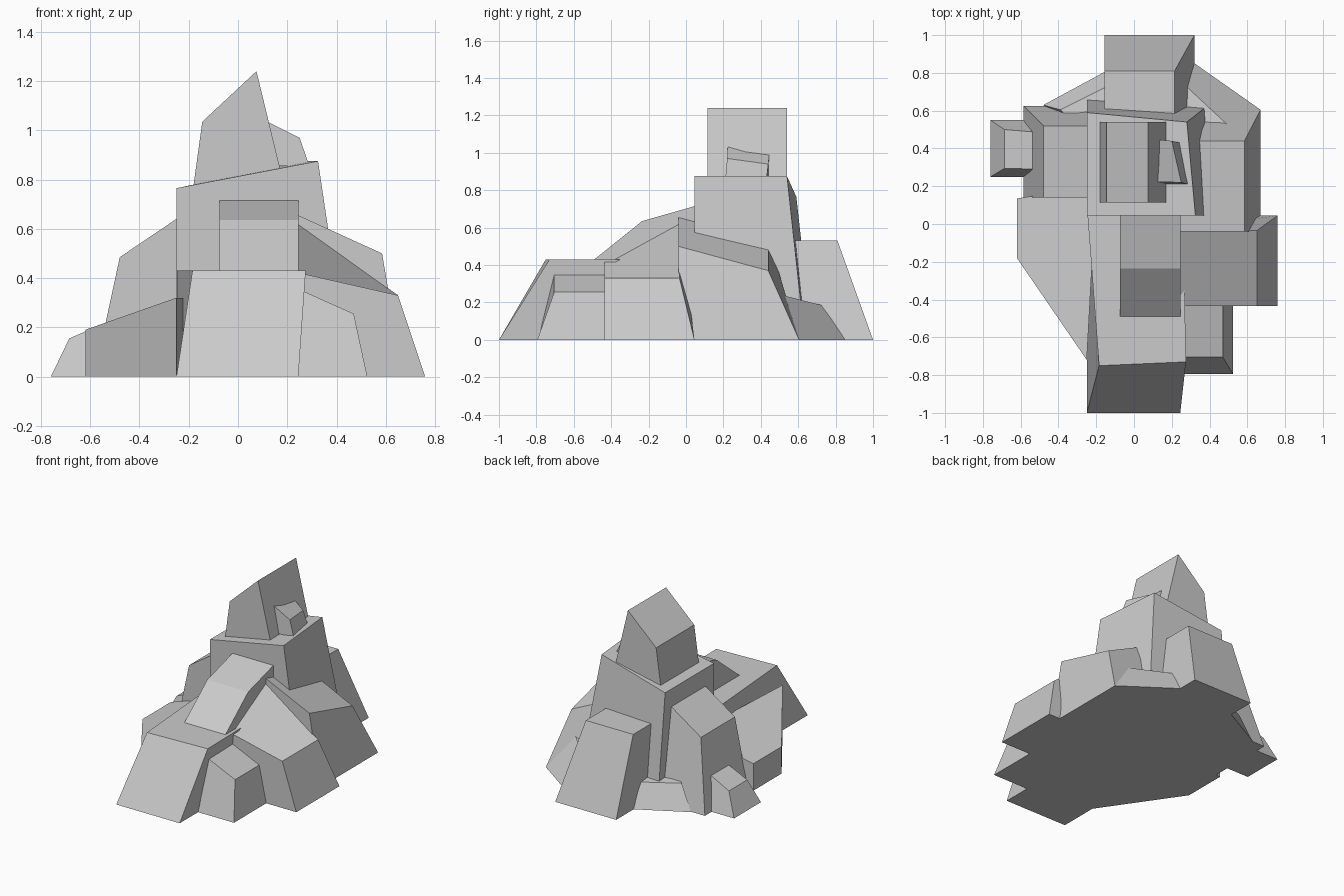
import bpy, bmesh


def rect(x0, x1, y0, y1):
    """Corners in order: front left, front right, back right, back left."""
    return [(x0, y0), (x1, y0), (x1, y1), (x0, y1)]


def block(name, base, top, heights, z0=0.0):
    """Faceted rock: four base corners joined to four top corners."""
    bm = bmesh.new()
    lo = [bm.verts.new((x, y, z0)) for x, y in base]
    hi = [bm.verts.new((x, y, z)) for (x, y), z in zip(top, heights)]
    bm.faces.new(lo[::-1])
    bm.faces.new(hi)
    for i in range(4):
        j = (i + 1) % 4
        bm.faces.new((lo[i], lo[j], hi[j], hi[i]))
    bmesh.ops.recalc_face_normals(bm, faces=bm.faces)
    mesh = bpy.data.meshes.new(name)
    bm.to_mesh(mesh)
    bm.free()
    obj = bpy.data.objects.new(name, mesh)
    bpy.context.collection.objects.link(obj)
    return obj


# Front slab and the ramp stone lying on it
block("front_rock", rect(-.25, .245, -1, .1),
      [(-.185, -.75), (.275, -.73), (.26, .1), (-.25, .1)], (.43,) * 4)
block("ramp_rock", rect(-.075, .245, -.49, .1), rect(-.075, .245, -.235, .1),
      (.635, .635, .73, .73), z0=.43)

# Central tower, its peak and the small stone beside the peak
block("tower_rock", [(-.25, .045), (.455, .045), (.4, .635), (-.25, .675)],
      [(-.25, .045), (.325, .045), (.28, .54), (-.25, .59)],
      (.765, .875, .875, .765))
block("peak_rock", rect(-.185, .195, .115, .54), rect(-.145, .075, .115, .54),
      (1.035, 1.24, 1.24, 1.035), z0=.745)
block("peak_side_rock", [(.08, .215), (.29, .21), (.245, .43), (.08, .455)],
      [(.08, .225), (.25, .22), (.2, .44), (.08, .45)],
      (1.055, .97, .94, 1.03), z0=.855)

# Right-hand stones, back to front
block("right_back_rock", rect(.2, .67, -.04, .605), rect(.2, .585, -.04, .44),
      (.675, .5, .37, .55))
block("right_middle_rock", [(.2, -.435), (.76, -.435), (.76, .045), (.2, .045)],
      rect(.2, .65, -.435, -.035), (.432, .33, .33, .652))
block("right_front_rock", rect(.2, .525, -.795, -.4), rect(.2, .47, -.705, -.4),
      (.376, .255, .255, .376))

# Left-hand stones
block("left_front_rock",
      [(-.62, -.18), (-.25, -.72), (-.2, .2), (-.62, .135)],
      [(-.62, -.18), (-.25, -.72), (-.2, .2), (-.62, .135)],
      (.19, .32, .32, .19))
block("left_back_rock", rect(-.585, -.2, .14, .625), rect(-.48, -.2, .14, .52),
      (.485, .674, .674, .485))
block("left_small_rock", rect(-.76, -.5, .25, .55),
      [(-.685, .295), (-.5, .29), (-.5, .485), (-.685, .5)],
      (.155, .235, .235, .155))

# Back stone and the low plate wedged beneath it
block("back_rock", rect(-.155, .32, .5, 1), rect(-.155, .215, .5, .81), (.53,) * 4)
block("low_plate_rock", [(0, .1), (.67, .605), (.15, .97), (-.48, .63)],
      [(0, .2), (.49, .53), (.13, .865), (-.39, .605)], (.2, .235, .15, .17))
